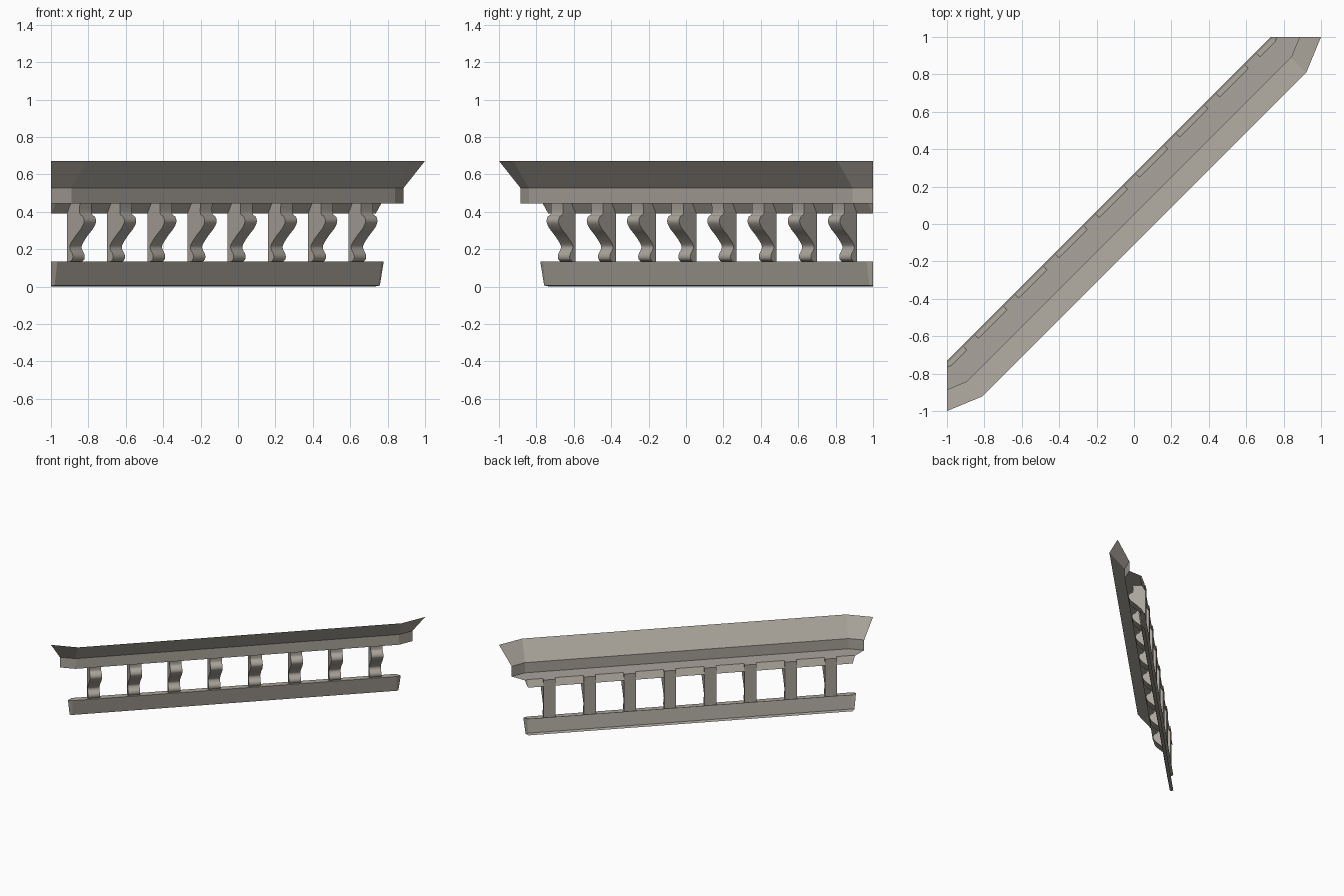
import bpy, bmesh, math

if "Cube" in bpy.data.objects:
    bpy.data.objects.remove(bpy.data.objects["Cube"])

R2 = math.sqrt(2)
TURN = math.tan(math.radians(22.5))
HALF = 1.224                      # half length of the straight run

stone = bpy.data.materials.new("warm_grey_stone")
stone.diffuse_color = (0.40, 0.37, 0.325, 1)
stone.use_nodes = True
stone.node_tree.nodes["Principled BSDF"].inputs["Base Color"].default_value = stone.diffuse_color


def place(s, d, z):
    """s runs along the diagonal, d points outward to the front right."""
    return ((s + d) / R2, (s - d) / R2, z)


def make(name, bm):
    me = bpy.data.meshes.new(name)
    bm.to_mesh(me)
    bm.free()
    me.materials.append(stone)
    ob = bpy.data.objects.new(name, me)
    bpy.context.collection.objects.link(ob)
    return ob


def moulding(name, profile):
    """Open shell swept along the diagonal, ends turned back by 22.5 degrees."""
    bm = bmesh.new()
    rows = []
    for d, z in profile:
        x, y, _ = place(HALF, d, z)
        tip = (min(1, x + (1 - y) * TURN), 1.0)
        row = [(-1.0, -tip[0], z), (-y, -x, z), (x, y, z), (*tip, z)]
        rows.append([bm.verts.new(p) for p in row])
    for a, b in zip(rows, rows[1:]):
        for i in range(3):
            bm.faces.new((a[i], a[i + 1], b[i + 1], b[i]))
    bmesh.ops.remove_doubles(bm, verts=bm.verts, dist=0.0005)
    return make(name, bm)


# upper cornice: cove, soffit, upright band, flared top
moulding("cornice", [(-0.185, 0.39), (-0.156, 0.443), (-0.036, 0.443),
                     (-0.036, 0.527), (0.079, 0.672)])
# lower rail with a narrow ledge on top
moulding("base_rail", [(-0.19, 0.0), (-0.163, 0.006), (-0.142, 0.133),
                       (-0.19, 0.133)])


def smooth_curve(pts, steps=5):
    """Catmull-Rom curve through the points."""
    p = [pts[0]] + pts + [pts[-1]]
    out = []
    for i in range(1, len(p) - 2):
        for k in range(steps):
            t = k / steps
            out.append(tuple(
                0.5 * (2 * b + (c - a) * t + (2 * a - 5 * b + 4 * c - e) * t * t
                       + (3 * b - a - 3 * c + e) * t ** 3)
                for a, b, c, e in zip(*p[i - 1:i + 3])))
    return out + [pts[-1]]


# scrolled brackets: S-shaped front, flat back
BACK, WIDTH = -0.185, 0.09
front = smooth_curve([(0.026, 0.133), (0.043, 0.148), (0.043, 0.172),
                      (0.024, 0.20), (0.026, 0.225), (0.065, 0.27),
                      (0.108, 0.31), (0.130, 0.345), (0.122, 0.373),
                      (0.098, 0.39), (0.098, 0.443)])
outline = [(BACK, 0.133)] + [(BACK + d, z) for d, z in front] + [(BACK, 0.443)]
for n in range(8):
    s = (n - 3.5) * 0.304
    bm = bmesh.new()
    a, b = ([bm.verts.new(place(s + k * WIDTH / 2, d, z)) for d, z in outline]
            for k in (-1, 1))
    bm.faces.new(a)
    bm.faces.new(b[::-1])
    for i in range(len(a)):
        j = (i + 1) % len(a)
        bm.faces.new((a[i], b[i], b[j], a[j]))
    bmesh.ops.recalc_face_normals(bm, faces=bm.faces)
    ob = make(f"bracket_{n + 1}", bm)
    bpy.context.view_layer.objects.active = ob
    ob.select_set(True)
    bpy.ops.object.shade_smooth_by_angle(angle=math.radians(40))
    ob.select_set(False)
